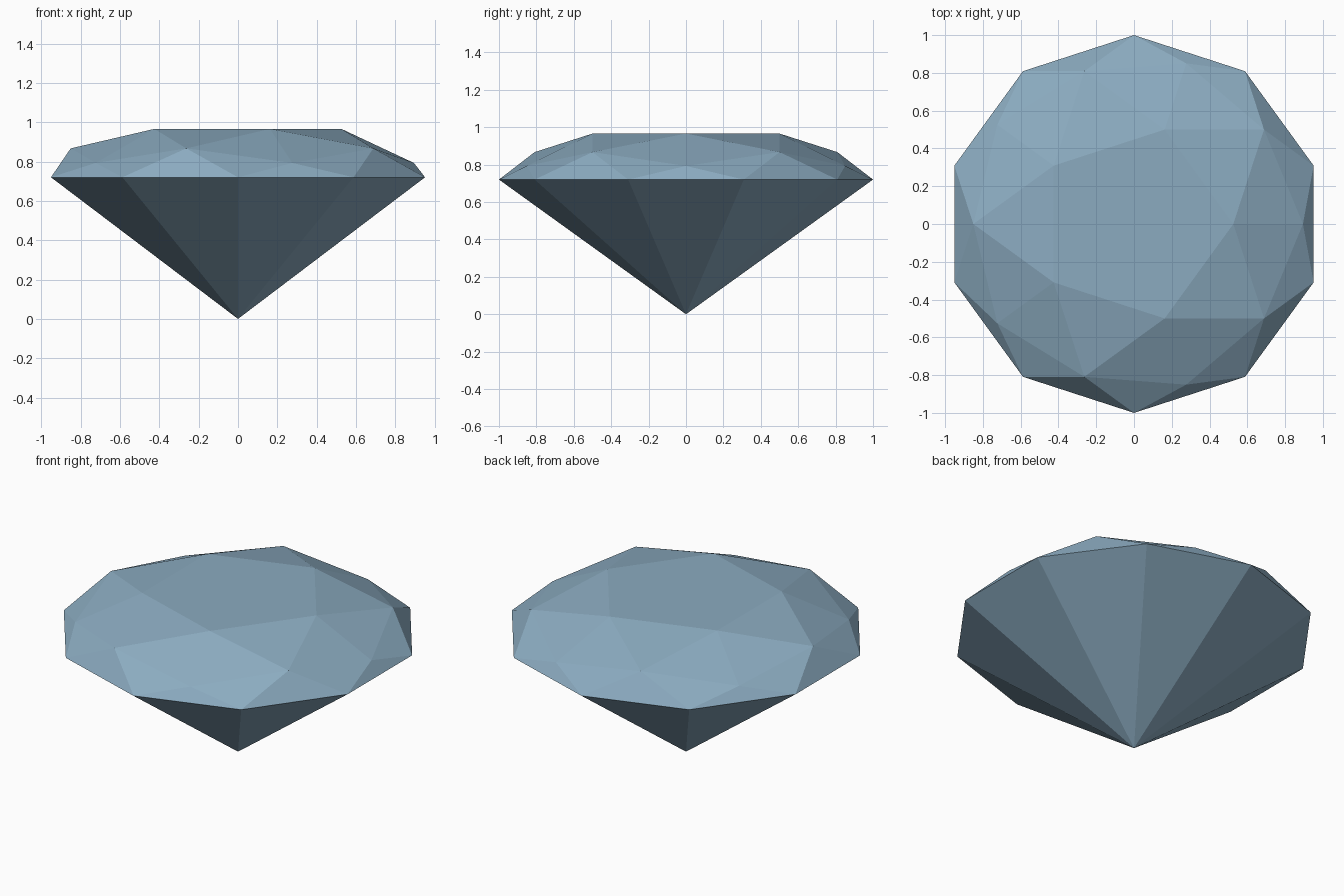
import bpy
import bmesh

# Remove the default cube
cube = bpy.data.objects.get("Cube")
if cube:
    bpy.data.objects.remove(cube, do_unlink=True)

# Pale blue gem material
BLUE = (0.26, 0.41, 0.53, 1.0)
mat = bpy.data.materials.new("pale_blue_gem")
mat.use_nodes = True
mat.diffuse_color = BLUE
mat.node_tree.nodes["Principled BSDF"].inputs["Base Color"].default_value = BLUE


def crown_height(z):
    """Height of each facet ring, from the girdle up to the flat table."""
    rings = [(0.1, 0.72), (0.48, 0.793), (0.6, 0.867)]
    return next((height for limit, height in rings if z < limit), 0.966)


bm = bmesh.new()
bmesh.ops.create_icosphere(bm, subdivisions=2, radius=1.0)

# Crown: flatten the upper half; pavilion: draw the lower half to one point
lower = [v for v in bm.verts if v.co.z < -0.1]
upper = [v for v in bm.verts if v.co.z >= -0.1]
for v in upper:
    v.co.z = crown_height(v.co.z)
bmesh.ops.pointmerge(bm, verts=lower, merge_co=(0, 0, 0))

# Table: join the flat top into a single pentagon
table = [f for f in bm.faces if all(v.co.z > 0.95 for v in f.verts)]
bmesh.ops.dissolve_faces(bm, faces=table, use_verts=True)
bmesh.ops.recalc_face_normals(bm, faces=bm.faces[:])

mesh = bpy.data.meshes.new("gemstone")
bm.to_mesh(mesh)
bm.free()
mesh.materials.append(mat)
gem = bpy.data.objects.new("gemstone", mesh)
bpy.context.collection.objects.link(gem)
